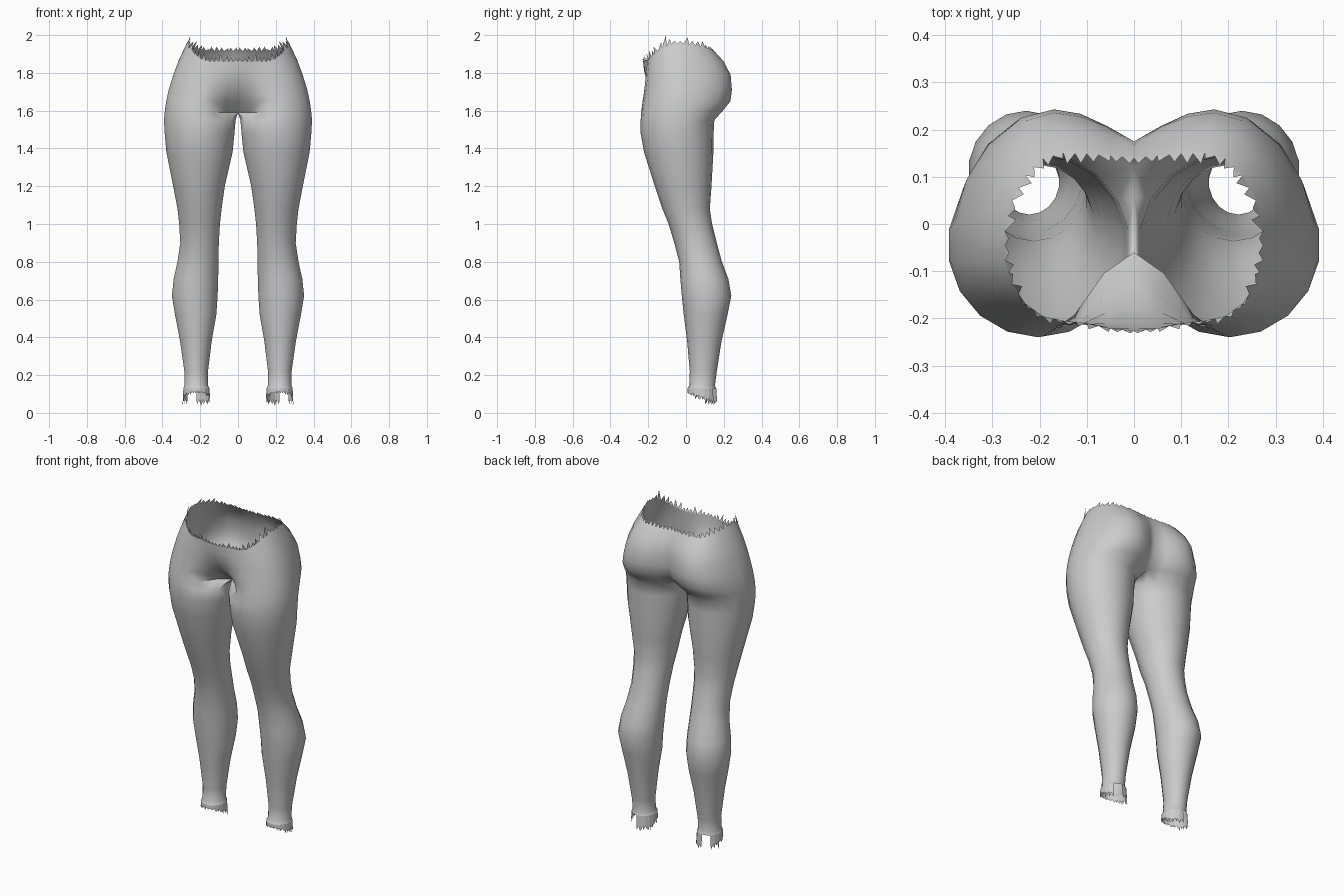
import bpy, bmesh, math, random
from mathutils import Vector

if "Cube" in bpy.data.objects:
    bpy.data.objects.remove(bpy.data.objects["Cube"])

random.seed(4)
ANGLES = [math.radians(-150 + 20 * i) for i in range(18)]
OPEN = 16            # points from front midline round the outside to back midline

# Leg rings: z, inner x, outer x, front y, back y
LEG = [
    (0.13, 0.150, 0.290, 0.008, 0.160),
    (0.145, 0.158, 0.284, 0.018, 0.153),
    (0.22, 0.158, 0.285, 0.020, 0.163),
    (0.38, 0.138, 0.308, 0.006, 0.188),
    (0.52, 0.113, 0.335, -0.012, 0.220),
    (0.62, 0.106, 0.352, -0.022, 0.240),
    (0.71, 0.103, 0.342, -0.030, 0.224),
    (0.80, 0.102, 0.322, -0.036, 0.190),
    (0.90, 0.100, 0.307, -0.062, 0.163),
    (1.00, 0.094, 0.313, -0.092, 0.138),
    (1.08, 0.085, 0.322, -0.125, 0.126),
    (1.20, 0.068, 0.345, -0.165, 0.135),
    (1.38, 0.026, 0.382, -0.222, 0.145),
    (1.48, 0.016, 0.391, -0.240, 0.146),
    (1.55, 0.010, 0.395, -0.240, 0.150),
]
# Hip rings: z front/side/back, lobe x, outer x, lobe y front/back, midline y front/back
HIP = [
    (1.59, 1.60, 1.60, 0.19, 0.390, -0.237, 0.195, -0.060, 0.120),
    (1.65, 1.65, 1.65, 0.18, 0.383, -0.230, 0.235, -0.130, 0.160),
    (1.70, 1.71, 1.71, 0.17, 0.370, -0.222, 0.243, -0.175, 0.172),
    (1.76, 1.79, 1.79, 0.17, 0.345, -0.215, 0.236, -0.208, 0.175),
    (1.81, 1.87, 1.86, 0.16, 0.315, -0.210, 0.200, -0.222, 0.168),
    (1.86, 1.955, 1.915, 0.15, 0.275, -0.205, 0.150, -0.227, 0.140),
]


def leg_ring(z, xi, xo, yf, yb):
    return [Vector(((xi + xo) / 2 + (xo - xi) / 2 * math.cos(t),
                    (yf + yb) / 2 + (yb - yf) / 2 * math.sin(t), z)) for t in ANGLES]


def hip_ring(zf, zs, zb, cx, xo, yf, yb, mf, mb):
    ring, cy = [], -0.05
    for t in ANGLES[:OPEN]:
        back = t > 0
        s = max(0, (abs(t) - math.pi / 2) / math.radians(60))
        u = abs(math.sin(t)) if s == 0 else 1
        z = zs + ((zb if back else zf) - zs) * u * u
        lobe, mid = (yb, mb) if back else (yf, mf)
        if s == 0:
            x, y = cx + (xo - cx) * math.cos(t), cy + (lobe - cy) * u
        else:
            k = math.cos(s * math.pi / 2) if back else 0.5 + 0.5 * math.cos(s * math.pi)
            x, y = cx * (1 - min(s, 1)), mid + (lobe - mid) * k
        ring.append(Vector((x if x > 1e-4 else 0, y, z)))
    return ring


def finish(name, bm, mat):
    me = bpy.data.meshes.new(name)
    bm.to_mesh(me)
    bm.free()
    me.materials.append(mat)
    ob = bpy.data.objects.new(name, me)
    bpy.context.collection.objects.link(ob)
    mirror = ob.modifiers.new("mirror", 'MIRROR')
    mirror.use_clip = True
    mirror.merge_threshold = 0.0005
    bpy.ops.object.select_all(action='DESELECT')
    ob.select_set(True)
    bpy.context.view_layer.objects.active = ob
    bpy.ops.object.shade_smooth_by_angle(angle=math.radians(60))
    return ob


def face(bm, pts):
    bm.faces.new([bm.verts.new(p) for p in pts])


cloth = bpy.data.materials.new("grey")
cloth.diffuse_color = (0.6, 0.6, 0.6, 1)
cloth.use_nodes = True
cloth.node_tree.nodes["Principled BSDF"].inputs["Base Color"].default_value = cloth.diffuse_color

legs = [leg_ring(*r) for r in LEG]
hips = [hip_ring(*r) for r in HIP]

# Legs and hips: one open shell, split at the crotch
bm = bmesh.new()
crotch = hips[0] + [hips[0][-1].lerp(hips[0][0], f) for f in (1 / 3, 2 / 3)]
rows = [[bm.verts.new(p) for p in ring] for ring in legs + [crotch] + hips[1:]]
for a, b in zip(rows, rows[1:]):
    n = len(a) if len(b) == len(a) else OPEN - 1
    if len(b) == OPEN:
        n = OPEN - 1
    for i in range(n):
        j = (i + 1) % len(a)
        bm.faces.new((a[i], a[j], b[j], b[i]))
finish("legs_and_hips", bm, cloth)

# Torn waist: ragged teeth along the rim, leaning with the cloth
bm = bmesh.new()
rim, below = hips[-1], hips[-2]
for i in range(OPEN - 1):
    for h in (0, 1):
        p, q = (rim[i].lerp(rim[i + 1], f) for f in (h / 2, (h + 1) / 2))
        side = (p + q) / 2
        lean = (rim[i] - below[i]).normalized()
        if side.y < -0.15:
            lean = Vector((0, -0.3, 1))
        tip = p.lerp(q, random.uniform(0.1, 0.9)) + lean * random.uniform(0.015, 0.045)
        tip.z = min(tip.z, 2.0)
        if i == 6 and h == 0:
            tip.z = 2.0
        face(bm, (p, q, tip))
finish("waist_fray", bm, cloth)

# Torn hems: strips hanging from the ankle, longer toward the heel
bm = bmesh.new()
ring = legs[0]
centre = Vector((0.22, 0.084, 0))
for i in range(len(ring)):
    p, q = ring[i], ring[(i + 1) % len(ring)]
    mid = (p + q) / 2
    if 0.212 < mid.x < 0.255 and mid.y > 0.08:
        continue
    drop = 0.02 + 0.075 * min(1, max(0, mid.y / 0.14))

    def hang(v, d):
        out = Vector((v.x - centre.x, v.y - centre.y, 0)) * 0.9 * d
        return v + out + Vector((0, 0, -d))
    a, b = hang(p, drop * 0.65), hang(q, drop * 0.65)
    face(bm, (a, b, q, p))
    m = (a + b) / 2
    for s, e in ((a, m), (m, b)):
        tip = hang(s.lerp(e, random.random()), drop * random.uniform(0.2, 0.5))
        tip.z = max(tip.z, 0.003)
        face(bm, (tip, e, s))
finish("hem_fray", bm, cloth)
